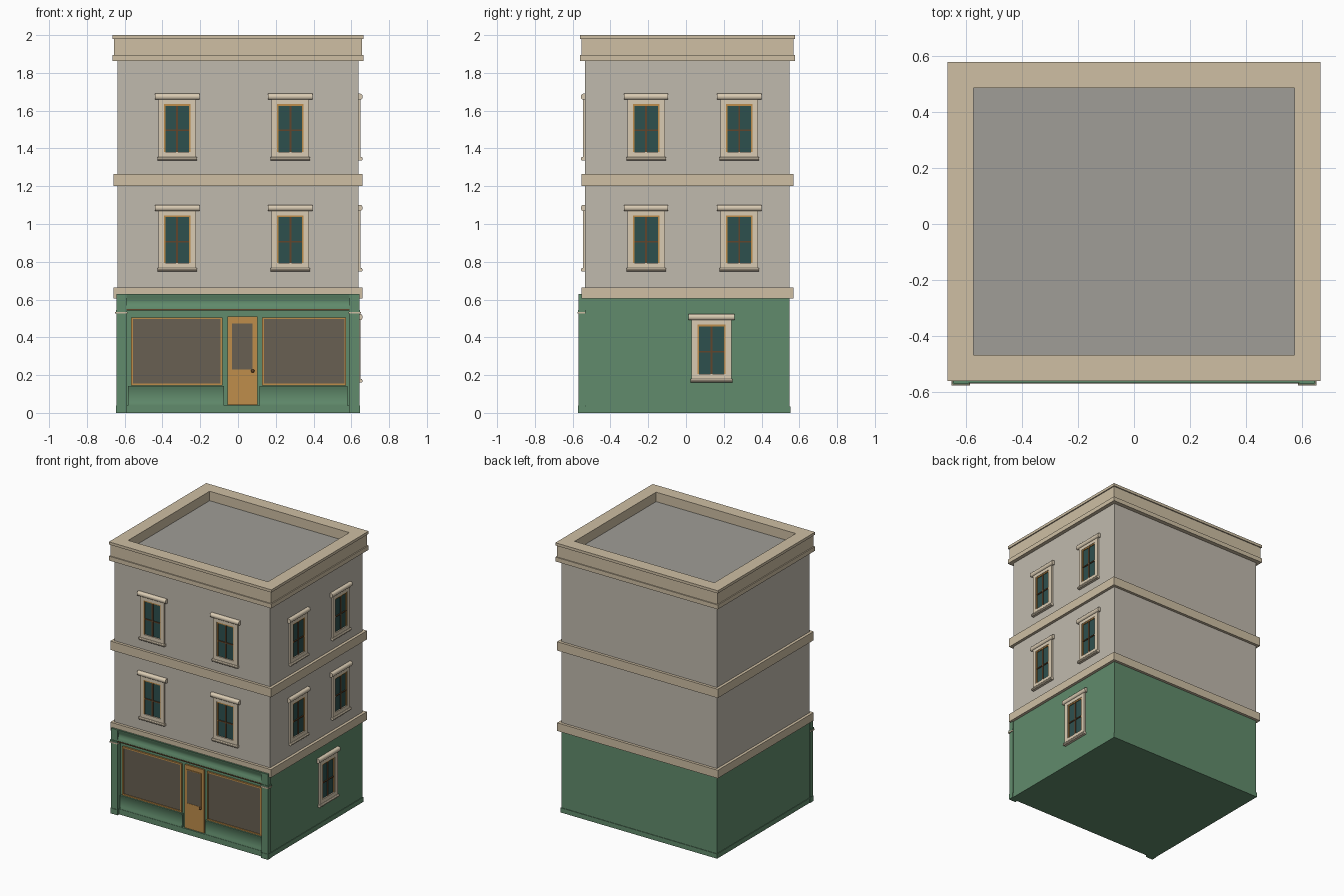
import bpy, bmesh, math
from mathutils import Matrix

if "Cube" in bpy.data.objects:
    bpy.data.objects.remove(bpy.data.objects["Cube"])

def mat(name, r, g, b):
    m = bpy.data.materials.new(name)
    m.diffuse_color = (r, g, b, 1)
    m.use_nodes = True
    m.node_tree.nodes["Principled BSDF"].inputs["Base Color"].default_value = m.diffuse_color
    return m

GREEN = mat("green_paint", .12, .26, .15)
CREAM = mat("cream_stone", .62, .52, .37)
TRIM = mat("window_stone", .70, .60, .45)
WALL = mat("wall_render", .53, .49, .42)
ROOF = mat("roof_felt", .35, .34, .31)
GLASS = mat("window_glass", .027, .08, .076)
SHOP = mat("shop_glass", .14, .117, .084)
WOOD = mat("wood", .52, .27, .07)
DARK = mat("dark_wood", .12, .06, .025)
I = Matrix.Identity(4)
UP = Matrix.Rotation(math.pi / 2, 4, 'X')      # local z becomes outward (-y)

def finish(name, bm, m, M=I, smooth=False):
    bm.transform(M)
    bmesh.ops.recalc_face_normals(bm, faces=bm.faces)
    me = bpy.data.meshes.new(name)
    bm.to_mesh(me)
    bm.free()
    me.materials.append(m)
    ob = bpy.data.objects.new(name, me)
    bpy.context.collection.objects.link(ob)
    if smooth:
        bpy.context.view_layer.objects.active = ob
        bpy.ops.object.select_all(action='DESELECT')
        ob.select_set(True)
        bpy.ops.object.shade_smooth_by_angle(angle=math.radians(35))
    return ob

def box(name, x0, x1, y0, y1, z0, z1, m, M=I):
    bm = bmesh.new()
    bmesh.ops.create_cube(bm, size=1)
    T = Matrix.Translation(((x0 + x1) / 2, (y0 + y1) / 2, (z0 + z1) / 2))
    return finish(name, bm, m, M @ T @ Matrix.Diagonal((x1 - x0, y1 - y0, z1 - z0, 1)))

def ring(name, rect, t, z0, z1, m, M=I):
    """Rectangular frame of width t, extruded from z0 to z1."""
    bm = bmesh.new()
    x0, x1, y0, y1 = rect
    def loop(d, z):
        return [bm.verts.new(p) for p in ((x0+d, y0+d, z), (x1-d, y0+d, z),
                                          (x1-d, y1-d, z), (x0+d, y1-d, z))]
    loops = [loop(0, z0), loop(0, z1), loop(t, z1), loop(t, z0)]
    for k in range(4):
        a, b = loops[k], loops[(k + 1) % 4]
        for i in range(4):
            j = (i + 1) % 4
            bm.faces.new((a[i], a[j], b[j], b[i]))
    return finish(name, bm, m, M)

def moulding(name, pts, x0, x1, m, M=I):
    """(y, z) profile swept along x."""
    bm = bmesh.new()
    a = [bm.verts.new((x0, y, z)) for y, z in pts]
    b = [bm.verts.new((x1, y, z)) for y, z in pts]
    bm.faces.new(a)
    bm.faces.new(b)
    for i in range(len(pts)):
        j = (i + 1) % len(pts)
        bm.faces.new((a[i], a[j], b[j], b[i]))
    return finish(name, bm, m, M, True)

# building shell
X, Y0, Y1 = .637, -.534, .548
box("ground_floor", -X, X, Y0, Y1, 0, .62, GREEN)
box("plinth", -X - .004, X + .004, Y0 - .004, Y1 + .004, 0, .035, GREEN)
box("upper_floors", -X, X, Y0, Y1, .62, 1.92, WALL)
box("roof", -.60, .60, -.50, .52, 1.915, 1.93, ROOF)
for name, z0, z1 in (("lower_band", .605, .665), ("middle_band", 1.20, 1.265)):
    box(name, -.658, .658, -.554, .568, z0, z1, CREAM)

# cornice and parapet
for name, g, z0, z1 in (("cornice_moulding", 0, 1.862, 1.894),
                        ("parapet", .008, 1.894, 1.98), ("coping", 0, 1.98, 2.0)):
    ring(name, (-.665 + g, .665 - g, -.56 + g, .578 - g), .093 - g, z0, z1, CREAM)

# sash window, local origin on the wall at the window's sill bottom, facing -y
def window(M):
    F = M @ UP
    ring("window_surround", (-.100, .100, .015, .328), .030, -.005, .012, TRIM, F)
    box("window_pane", -.075, .075, -.003, .004, .02, .30, GLASS, M)
    ring("window_frame", (-.071, .071, .020, .298), .009, -.004, .009, WOOD, F)
    box("window_mullion", -.005, .005, -.008, 0, .025, .293, DARK, M)
    box("window_crossbar", -.065, .065, -.009, 0, .155, .163, DARK, M)
    arc = [(-.010 - .013 * math.cos(a), .337 + .016 * math.sin(a))
           for a in [math.radians(-90 + 22.5 * i) for i in range(9)]]
    moulding("window_lintel", [(.004, .321)] + arc + [(.004, .353)], -.117, .117, TRIM, M)
    sill = [(.004, 0), (-.018, 0), (-.023, .005), (-.023, .012), (-.018, .018), (.004, .018)]
    moulding("window_sill", sill, -.105, .105, TRIM, M)

SIDE = Matrix.Rotation(math.pi / 2, 4, 'Z')
for z in (.748, 1.337):
    for x in (-.322, .277):
        window(Matrix.Translation((x, Y0, z)))
    for y in (-.211, .282):
        window(Matrix.Translation((X, y, z)) @ SIDE)
window(Matrix.Translation((X, .135, .16)) @ SIDE @ Matrix.Diagonal((1.05, 1, 1.03, 1)))

# shopfront pilasters with capitals and feet
for s in (-1, 1):
    def part(name, a, b, y, z0, z1, m):
        box(name, min(s*a, s*b), max(s*a, s*b), y, Y0 + .002, z0, z1, m)
    part("pilaster", .590, .643, -.568, 0, .63, GREEN)
    part("pilaster_foot", .588, .645, -.571, 0, .04, GREEN)
    part("pilaster_capital", .584, .650, -.575, .525, .535, CREAM)
    part("pilaster_capital_top", .587, .647, -.572, .535, .546, GREEN)

# coved fascia with its wooden lip
cove = [(-.532, .63), (-.566, .63), (-.563, .615), (-.556, .60), (-.555, .585),
        (-.559, .57), (-.566, .555), (-.566, .548), (-.532, .548)]
moulding("fascia", cove, -.592, .592, GREEN)
box("fascia_lip", -.592, .592, -.568, -.534, .541, .549, DARK)
box("shop_base", -.592, .592, -.552, -.532, 0, .04, GREEN)

# display windows above panelled stall risers
F = Matrix.Translation((0, Y0, 0)) @ UP
for x0, x1, k0, k1 in ((-.567, -.082, -.583, -.073), (.127, .573, .113, .580)):
    box("shop_window_pane", x0 + .004, x1 - .004, -.539, -.532, .15, .50, SHOP)
    ring("shop_window_frame", (x0, x1, .146, .506), .010, -.002, .012, WOOD, F)
    riser = [(-.532, .04), (-.550, .04), (-.550, .05), (-.546, .06),
             (-.546, .13), (-.550, .136), (-.550, .142), (-.532, .142)]
    moulding("stall_riser", riser, k0, k1, GREEN)

# door
box("door", -.055, .103, -.545, -.532, .042, .51, WOOD)
box("door_pane", -.033, .077, -.548, -.532, .23, .475, SHOP)
ring("door_pane_bead", (-.037, .081, .226, .479), .005, 0, .016, WOOD, F)
bm = bmesh.new()
bmesh.ops.create_uvsphere(bm, u_segments=12, v_segments=8, radius=.009)
finish("door_knob", bm, DARK, Matrix.Translation((.078, -.553, .222)), True)
